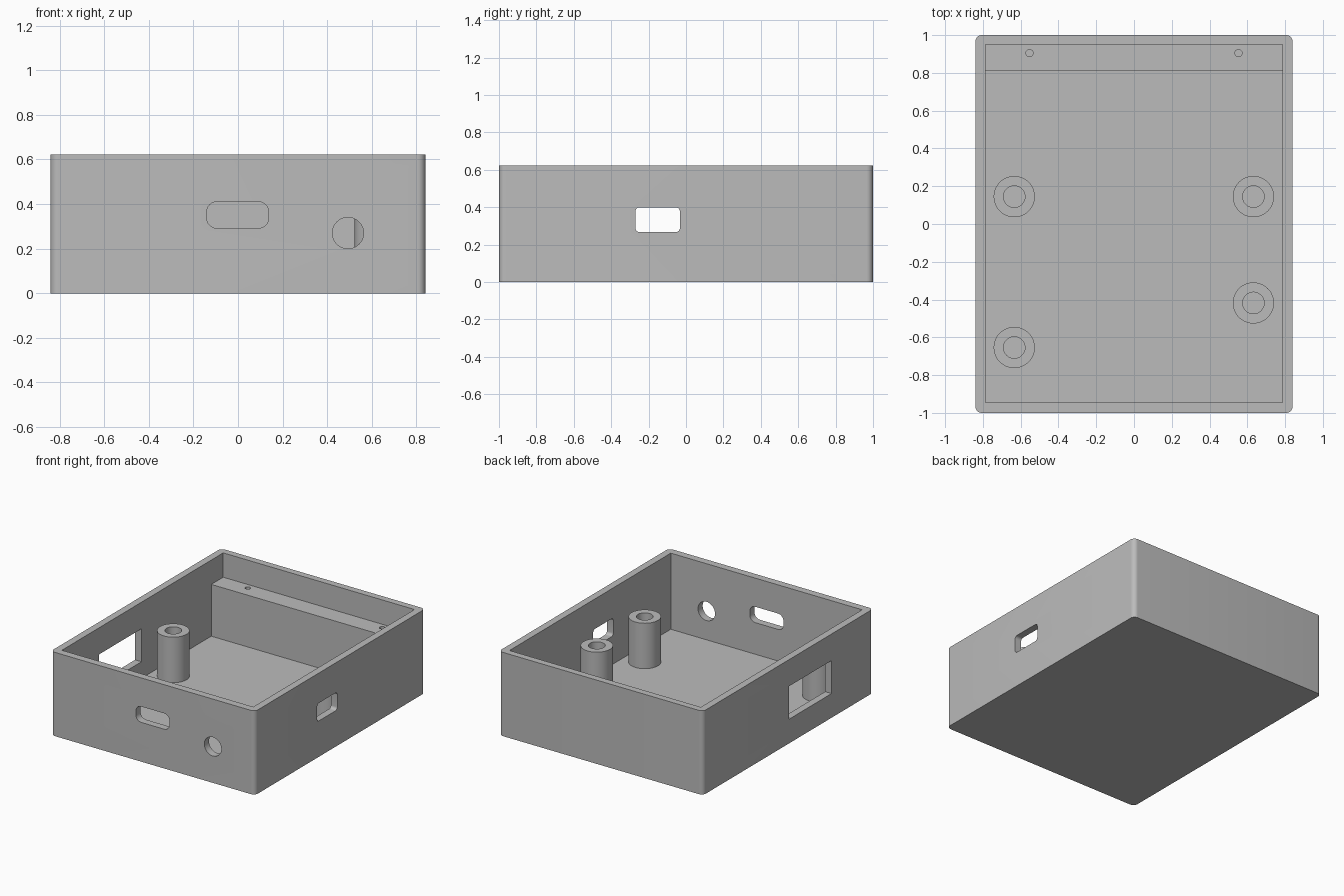
import bpy, bmesh, math
from mathutils import Vector

if "Cube" in bpy.data.objects:
    bpy.data.objects.remove(bpy.data.objects["Cube"])

grey = bpy.data.materials.new("plain grey")
grey.diffuse_color = (0.5, 0.5, 0.5, 1)
grey.use_nodes = True
grey.node_tree.nodes["Principled BSDF"].inputs["Base Color"].default_value = grey.diffuse_color

HEIGHT, FLOOR = 0.623, 0.057
STANDOFF_TOP, LEDGE_TOP = 0.395, 0.442


def rounded(u0, u1, v0, v1, r=0.0, n=8):
    """Outline of a rectangle with rounded corners."""
    if r == 0:
        return [(u0, v0), (u1, v0), (u1, v1), (u0, v1)]
    pts = []
    corners = [(u1 - r, v1 - r), (u0 + r, v1 - r), (u0 + r, v0 + r), (u1 - r, v0 + r)]
    for k, (cu, cv) in enumerate(corners):
        for i in range(n + 1):
            a = math.pi / 2 * (k + i / n)
            pts.append((cu + r * math.cos(a), cv + r * math.sin(a)))
    return pts


def circle(cu, cv, r, n=48):
    return [(cu + r * math.cos(2 * math.pi * i / n),
             cv + r * math.sin(2 * math.pi * i / n)) for i in range(n)]


def prism(name, outline, axis, a, b):
    """Extrude an outline along x, y or z from a to b."""
    place = {"x": lambda u, v, w: (w, u, v),
             "y": lambda u, v, w: (u, w, v),
             "z": lambda u, v, w: (u, v, w)}[axis]
    bm = bmesh.new()
    face = bm.faces.new([bm.verts.new(place(u, v, a)) for u, v in outline])
    out = bmesh.ops.extrude_face_region(bm, geom=[face])
    verts = [e for e in out["geom"] if isinstance(e, bmesh.types.BMVert)]
    bmesh.ops.translate(bm, verts=verts, vec=Vector(place(0, 0, b - a)))
    bmesh.ops.recalc_face_normals(bm, faces=bm.faces)
    mesh = bpy.data.meshes.new(name)
    bm.to_mesh(mesh)
    bm.free()
    mesh.materials.append(grey)
    obj = bpy.data.objects.new(name, mesh)
    bpy.context.collection.objects.link(obj)
    return obj


def select(obj):
    bpy.ops.object.select_all(action="DESELECT")
    obj.select_set(True)
    bpy.context.view_layer.objects.active = obj


def cut(obj, *cutters):
    """Subtract the cutters and remove them."""
    select(obj)
    for c in cutters:
        c.hide_render = True
        mod = obj.modifiers.new("cut", "BOOLEAN")
        mod.operation, mod.solver, mod.object = "DIFFERENCE", "EXACT", c
        bpy.ops.object.modifier_apply(modifier=mod.name)
        bpy.data.objects.remove(c)


def smooth(obj):
    select(obj)
    bpy.ops.object.shade_smooth_by_angle(angle=math.radians(30))


# Open tray with wall openings
tray = prism("tray", rounded(-0.84, 0.84, -1, 1, 0.035), "z", 0, HEIGHT)
cut(tray,
    prism("cavity", rounded(-0.787, 0.787, -0.945, 0.95), "z", FLOOR, 1),
    prism("front_slot", rounded(-0.14, 0.137, 0.292, 0.41, 0.045), "y", -1.1, -0.9),
    prism("front_round_hole", circle(0.493, 0.27, 0.07), "y", -1.1, -0.9),
    prism("right_port", rounded(-0.27, -0.033, 0.267, 0.4, 0.022), "x", 0.7, 0.9),
    prism("left_window", rounded(-0.51, -0.01, 0.18, 0.425), "x", -0.9, -0.7))
smooth(tray)

# Ledge along the back wall with two screw holes
ledge = prism("back_ledge", rounded(-0.79, 0.79, 0.81, 0.955), "z", FLOOR - 0.005, LEDGE_TOP)
cut(ledge, *[prism("screw_hole", circle(s * 0.553, 0.905, 0.019, 24), "z", 0.2, 0.6)
             for s in (-1, 1)])
smooth(ledge)

# Hollow standoffs on the floor
for x, y in [(-0.634, 0.145), (0.632, 0.145), (0.632, -0.418), (-0.634, -0.654)]:
    post = prism("standoff", circle(x, y, 0.109), "z", FLOOR - 0.005, STANDOFF_TOP)
    cut(post, prism("bore", circle(x, y, 0.057), "z", FLOOR, 0.6))
    smooth(post)
